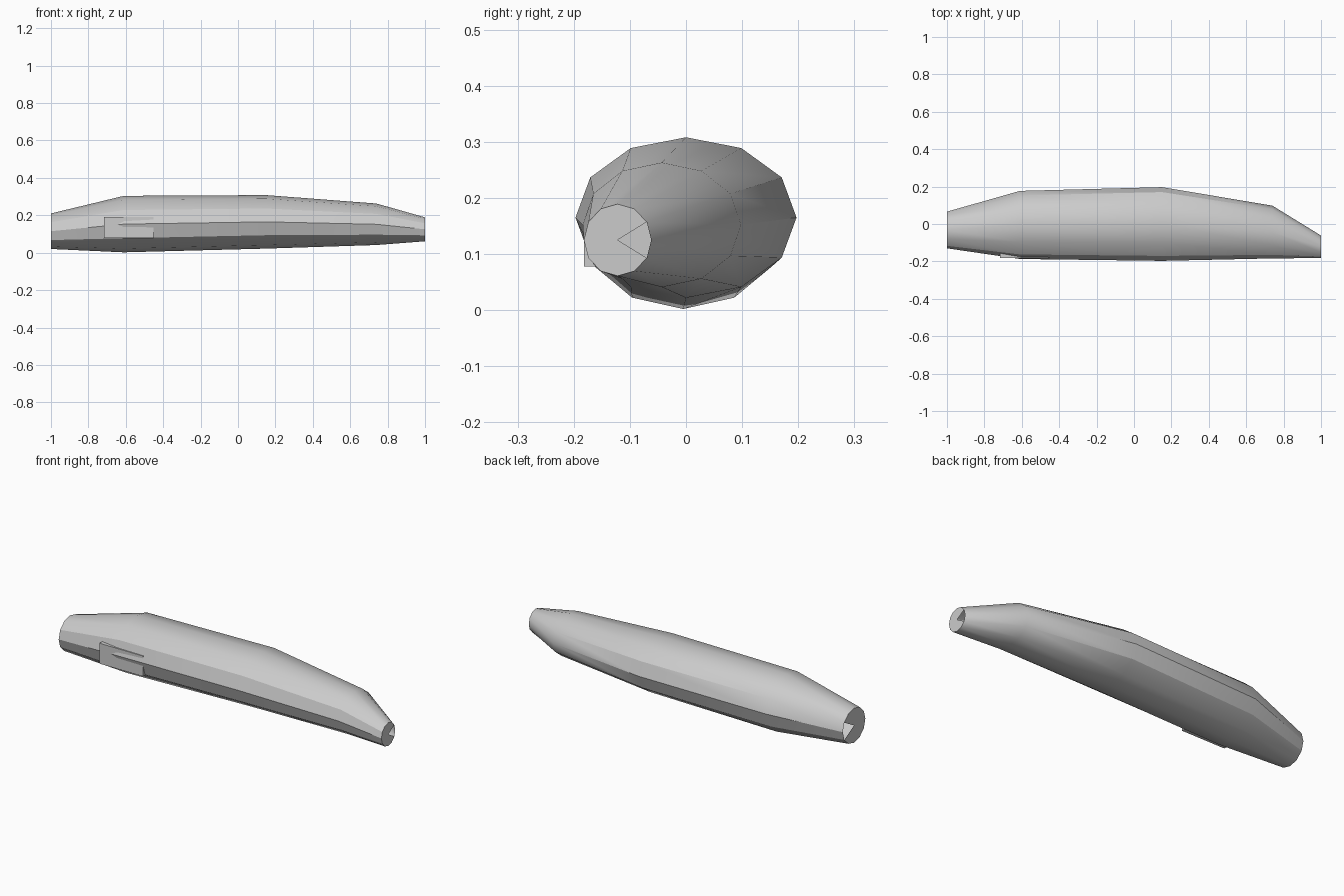
import bpy
import bmesh
from math import cos, sin, pi, radians

if "Cube" in bpy.data.objects:
    bpy.data.objects.remove(bpy.data.objects["Cube"], do_unlink=True)

grey = bpy.data.materials.new("hull grey")
grey.use_nodes = True
grey.diffuse_color = (0.6, 0.6, 0.6, 1)
grey.node_tree.nodes["Principled BSDF"].inputs["Base Color"].default_value = grey.diffuse_color


def add_object(name, bm):
    mesh = bpy.data.meshes.new(name)
    bm.to_mesh(mesh)
    bm.free()
    mesh.materials.append(grey)
    obj = bpy.data.objects.new(name, mesh)
    bpy.context.collection.objects.link(obj)
    return obj


# Hull: twelve-sided elliptical sections (x, centre y, centre z, half width, half height)
SIDES = 12
SECTIONS = [
    (-1.00, -0.032, 0.115, 0.098, 0.095),
    (-0.61, -0.005, 0.153, 0.182, 0.151),
    (0.15, 0.0, 0.165, 0.197, 0.143),
    (0.74, -0.043, 0.152, 0.141, 0.111),
    (1.00, -0.122, 0.125, 0.060, 0.064),
]
bm = bmesh.new()
rings = []
for x, cy, cz, ry, rz in SECTIONS:
    angles = [2 * pi * i / SIDES for i in range(SIDES)]
    rings.append([bm.verts.new((x, cy + ry * cos(a), cz + rz * sin(a))) for a in angles])
for a, b in zip(rings, rings[1:]):
    for i in range(SIDES):
        j = (i + 1) % SIDES
        bm.faces.new((a[i], a[j], b[j], b[i]))

# End caps: fans with an open wedge on the back side
for ring, section in ((rings[0], SECTIONS[0]), (rings[-1], SECTIONS[-1])):
    centre = bm.verts.new(section[:3])
    for i in range(1, SIDES - 1):
        bm.faces.new((centre, ring[i], ring[i + 1]))
bmesh.ops.recalc_face_normals(bm, faces=bm.faces)
hull = add_object("hull", bm)

bpy.ops.object.select_all(action="DESELECT")
hull.select_set(True)
bpy.context.view_layer.objects.active = hull
bpy.ops.object.shade_smooth_by_angle(angle=radians(31))

# Side plate: small box let into the front flank
bm = bmesh.new()
bmesh.ops.create_cube(bm, size=1)
bmesh.ops.scale(bm, vec=(0.265, 0.05, 0.112), verts=bm.verts)
bmesh.ops.translate(bm, vec=(-0.583, -0.157, 0.134), verts=bm.verts)
add_object("side_plate", bm)
